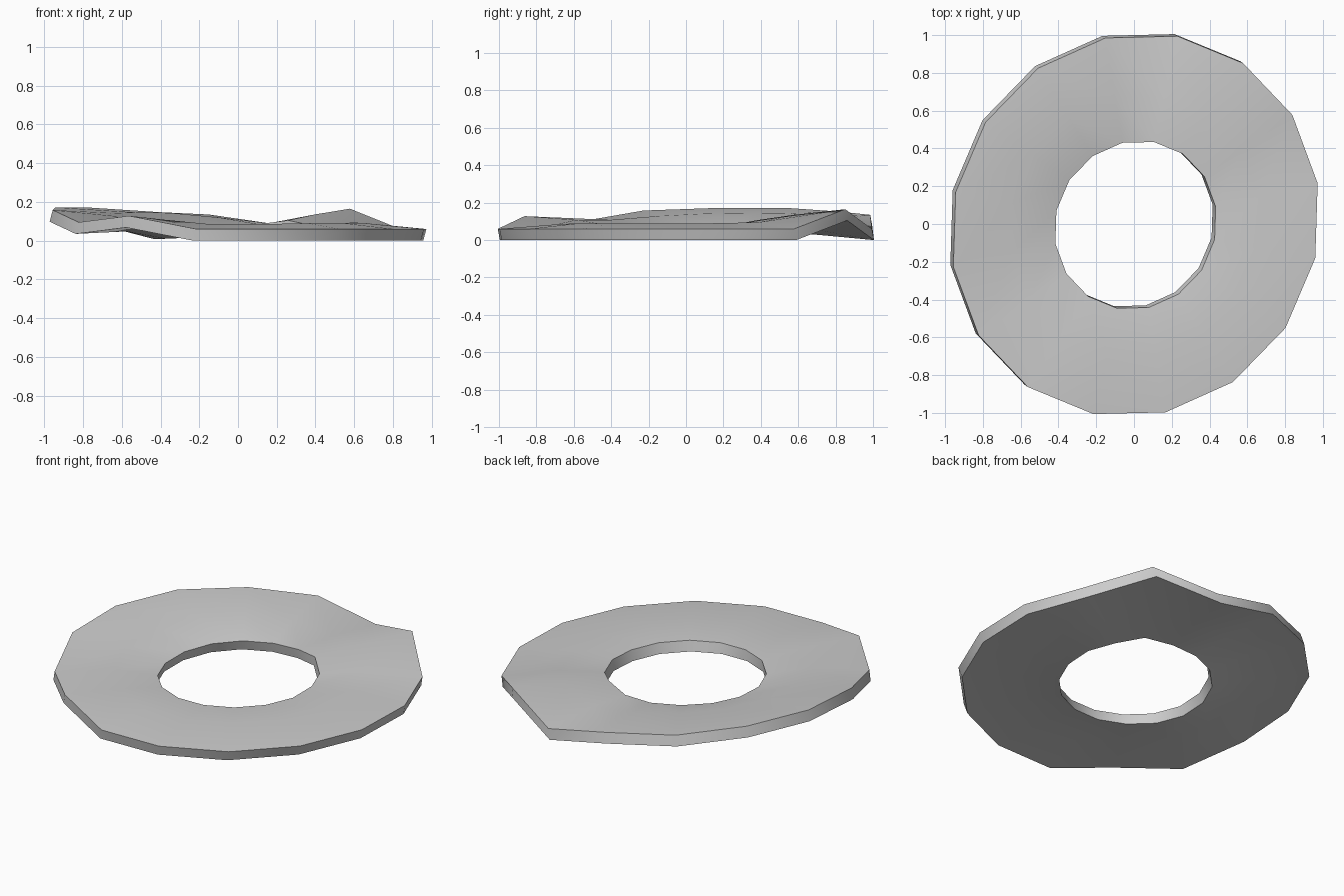
import bpy
import bmesh
import math
from mathutils import Matrix, Vector

cube = bpy.data.objects.get("Cube")
if cube:
    bpy.data.objects.remove(cube, do_unlink=True)

SIDES = 16
LONG, SHORT, AXIS = 1.03, 0.962, math.radians(62)   # slightly oval outline
START = math.radians(11)
THICKNESS = Vector((-0.016, 0.011, -0.06))          # slanted rim walls

# Each ring: size, then the top heights around it from the left side onward
RINGS = [
    (0.44, [.08, .08, .105, .085, .08, .08, .077, .072,
            .068, .07, .075, .075, .075, .075, .075, .075]),
    (0.68, [.09, .095, .135, .09, .12, .143, .146, .142,
            .128, .108, .108, .085, .085, .09, .09, .09]),
    (1.00, [.06, .06, .165, .06, .135, .152, .172, .172,
            .158, .095, .128, .06, .06, .06, .06, .06]),
]


def ring_point(index, size, height):
    t = START + 2 * math.pi * index / SIDES - AXIS
    flat = Vector((LONG * size * math.cos(t), SHORT * size * math.sin(t), height))
    return Matrix.Rotation(AXIS, 3, 'Z') @ flat + Vector((0.008, -0.006, 0))


# Warped flat ring: top sheet
bm = bmesh.new()
rings = [[bm.verts.new(ring_point(i, size, h)) for i, h in enumerate(heights)]
         for size, heights in RINGS]
for inner, outer in zip(rings, rings[1:]):
    for i in range(SIDES):
        j = (i + 1) % SIDES
        bm.faces.new((inner[i], outer[i], outer[j], inner[j]))

# Underside and rim walls
top_faces = bm.faces[:]
result = bmesh.ops.extrude_face_region(bm, geom=top_faces, use_keep_orig=True)
lower = [v for v in result["geom"] if isinstance(v, bmesh.types.BMVert)]
bmesh.ops.translate(bm, verts=lower, vec=THICKNESS)
bmesh.ops.recalc_face_normals(bm, faces=bm.faces[:])

mesh = bpy.data.meshes.new("warped_ring")
bm.to_mesh(mesh)
bm.free()
ring = bpy.data.objects.new("warped_ring", mesh)
bpy.context.collection.objects.link(ring)

# Plain grey material
grey = bpy.data.materials.new("light_grey")
grey.use_nodes = True
colour = (0.6, 0.6, 0.6, 1)
grey.diffuse_color = colour
grey.node_tree.nodes["Principled BSDF"].inputs["Base Color"].default_value = colour
mesh.materials.append(grey)

# Smooth faces with sharp rims
bpy.ops.object.select_all(action='DESELECT')
ring.select_set(True)
bpy.context.view_layer.objects.active = ring
bpy.ops.object.shade_smooth_by_angle(angle=math.radians(40))
